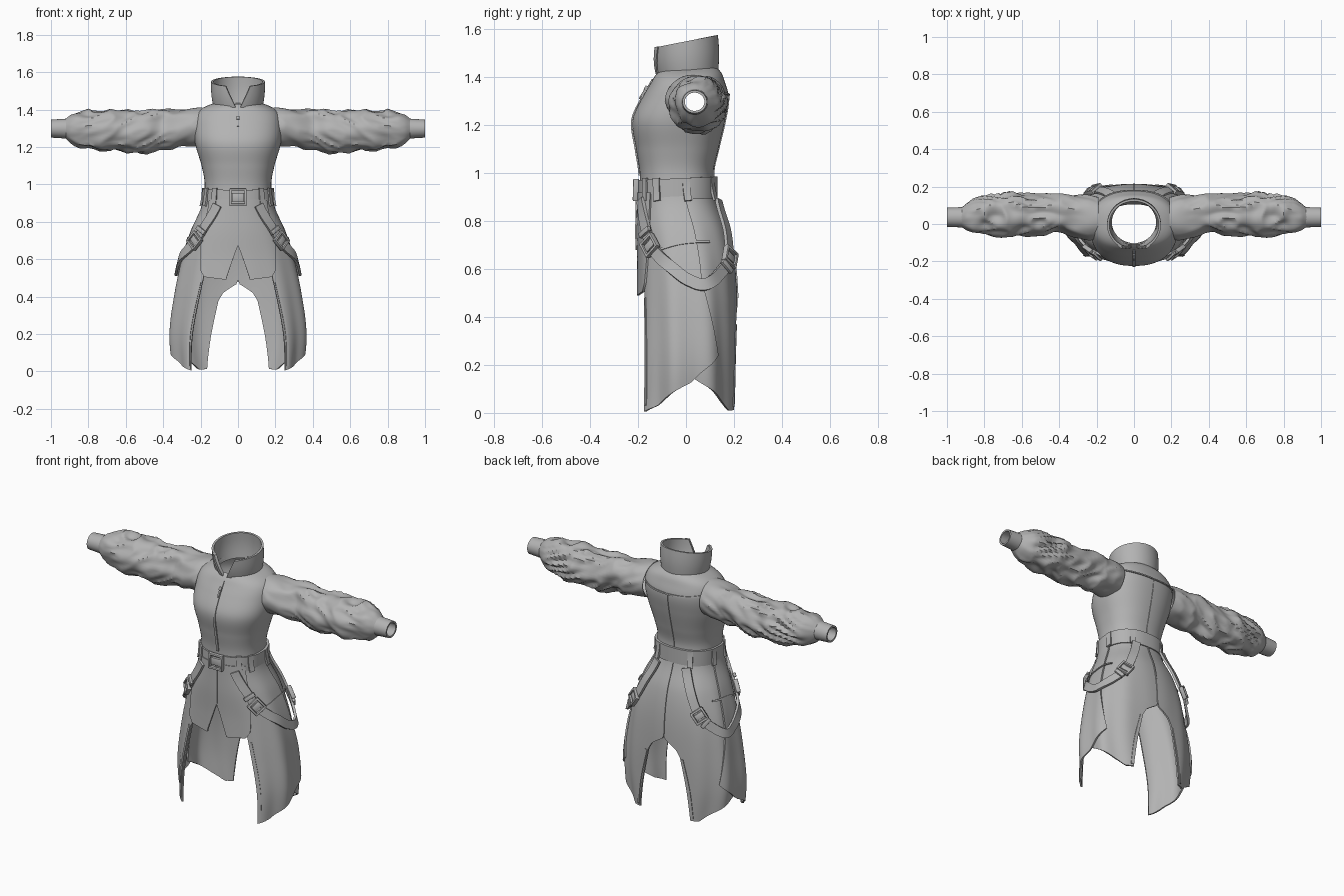
import bpy, bmesh, math
from math import sin, cos, radians, pi
from mathutils import Vector, Matrix, noise

cube = bpy.data.objects.get("Cube")
if cube:
    bpy.data.objects.remove(cube, do_unlink=True)

cloth = bpy.data.materials.new("grey cloth")
cloth.use_nodes = True
GREY = (0.45, 0.45, 0.45, 1)
cloth.diffuse_color = GREY
cloth.node_tree.nodes["Principled BSDF"].inputs["Base Color"].default_value = GREY
parts = []


def linear(table, t):
    """Piecewise linear value from (t, value) pairs."""
    for (a, p), (b, q) in zip(table, table[1:]):
        if t <= b:
            return p + (q - p) * max(0, (t - a) / (b - a))
    return table[-1][1]


def smooth(table, t):
    """Smooth curve through rows of (t, values...)."""
    t = min(max(t, table[0][0]), table[-1][0])
    i = next(k for k in range(len(table) - 1) if t <= table[k + 1][0])
    a, b = table[i], table[i + 1]
    before, after = table[max(i - 1, 0)], table[min(i + 2, len(table) - 1)]
    h = b[0] - a[0]
    s = (t - a[0]) / h
    out = []
    for k in range(1, len(a)):
        ma = (b[k] - before[k]) / (b[0] - before[0]) * h
        mb = (after[k] - a[k]) / (after[0] - a[0]) * h
        d = b[k] - a[k]
        out.append(a[k] + s * (ma + s * (3 * d - 2 * ma - mb + s * (ma + mb - 2 * d))))
    return out


# Body outline: height, half width, front y, back y
BODY = [(0, .335, -.213, .215), (.2, .355, -.2, .217), (.4, .335, -.192, .217),
        (.6, .295, -.187, .207), (.75, .245, -.19, .18), (.88, .187, -.188, .13),
        (1, .173, -.188, .11), (1.1, .19, -.203, .13), (1.22, .224, -.218, .158),
        (1.32, .23, -.175, .172), (1.38, .214, -.142, .155), (1.41, .175, -.125, .143),
        (1.43, .12, -.105, .125)]


def body(angle, z, off=0):
    """Point on the garment; angle 0 is front, 90 the side, 180 the back."""
    w, f, b = smooth(BODY, z)
    a = radians(angle)
    bend = lambda v: math.copysign(abs(v) ** .85, v)
    fold = max(0, .85 - z) * .012 * sin(a * 10 + z * 3) * abs(sin(a))
    off += fold
    y = (f + b) / 2 - ((b - f) / 2 + off) * bend(cos(a))
    tilt = .05 * y * min(max((z - 1.3) / .1, 0), 1)
    return Vector(((w + off) * bend(sin(a)), y, z + tilt))


def finish(name, bm, thick=0, mirror=False, bevel=0):
    mesh = bpy.data.meshes.new(name)
    bmesh.ops.recalc_face_normals(bm, faces=bm.faces)
    bm.to_mesh(mesh)
    bm.free()
    ob = bpy.data.objects.new(name, mesh)
    bpy.context.collection.objects.link(ob)
    mesh.materials.append(cloth)
    if mirror:
        ob.modifiers.new("mirror", 'MIRROR')
    if thick:
        m = ob.modifiers.new("thickness", 'SOLIDIFY')
        m.thickness, m.offset = thick, 0
    if bevel:
        m = ob.modifiers.new("bevel", 'BEVEL')
        m.width, m.segments = bevel, 2
    parts.append(ob)


def sheet(name, fn, nu, nv, thick=.01, mirror=False, closed=False, drop=None):
    """Cloth patch from a function of u and v."""
    bm = bmesh.new()
    cols = nu if closed else nu + 1
    rows = [[bm.verts.new(fn(i / nu, j / nv)) for i in range(cols)] for j in range(nv + 1)]
    for low, high in zip(rows, rows[1:]):
        for i in range(nu):
            k = (i + 1) % cols
            bm.faces.new((low[i], low[k], high[k], high[i]))
    if drop:
        gone = [f for f in bm.faces if drop(f.calc_center_median())]
        bmesh.ops.delete(bm, geom=gone, context='FACES')
    finish(name, bm, thick, mirror)


def frame(path, t, off):
    """Position, direction, sideways and outward axes along a path on the body."""
    rows = [(i, *p) for i, p in enumerate(path)]
    at = lambda s: body(*smooth(rows, s), off)
    a, z = smooth(rows, t)
    p = body(a, z, off)
    along = (at(t + .02) - at(t - .02)).normalized()
    around = body(a + 1, z, off) - body(a - 1, z, off)
    up = body(a, z + .01, off) - body(a, z - .01, off)
    out = around.cross(up).normalized()
    return p, along, out.cross(along).normalized(), out


def ribbon(name, path, width, off=.012, thick=.01, mirror=True, steps=10):
    n = len(path) - 1

    def fn(u, v):
        p, along, side, out = frame(path, v * n, off)
        return p + side * width * (u - .5)
    sheet(name, fn, 2, n * steps, thick, mirror)


def bars(name, at, boxes, mirror=True, bevel=.004):
    """Boxes (sideways, along, outward, then sizes) in the frame of a path."""
    p, along, side, out = at
    basis = Matrix((side, along, out)).transposed().to_4x4()
    bm = bmesh.new()
    for x, y, z, sx, sy, sz in boxes:
        m = Matrix.Translation(p) @ basis @ Matrix.Translation((x, y, z)) @ Matrix.Diagonal((sx, sy, sz, 1))
        bmesh.ops.create_cube(bm, size=1, matrix=m)
    finish(name, bm, mirror=mirror, bevel=bevel)


def buckle(name, at, w, h, mirror=True):
    t = .013
    boxes = [(s * w / 2, 0, 0, t, h + t, .025) for s in (-1, 1)]
    boxes += [(0, s * h / 2, 0, w, t, .023) for s in (-1, 1)]
    bars(name, at, boxes + [(0, 0, -.004, w * .8, h * .55, .02)], mirror)


# Bodice, open where the sleeves join
sheet("bodice", lambda u, v: body(u * 360, .92 + .51 * v), 96, 44, closed=True,
      drop=lambda c: abs(c.x) > .15 and math.hypot(c.y - .025, c.z - 1.305) < .085)


# Stand collar, split at the front
def collar_point(u, v):
    gap = 1 + 27 * v
    a = radians(gap + (360 - 2 * gap) * u)
    r = .124 + .014 * v + .005 * sin(v * pi)
    y = .01 - .014 * v - r * .95 * cos(a)
    low, high = 1.405 + .13 * y, 1.55 + .2 * y
    return Vector((r * sin(a), y, low + (high - low) * v))


sheet("collar", collar_point, 64, 10, .012)
for side, name in enumerate(("left", "right")):
    sheet(name + "_collar_edge",
          lambda u, v: collar_point(abs(side - .035 * u), v) + Vector((0, -.008, 0)), 3, 8, .008)

# Puffed, creased sleeves: x, centre y, centre z, y radius, z radius
SLEEVE = [(.19, .03, 1.308, .11, .1), (.25, .035, 1.305, .118, .103), (.42, .055, 1.293, .094, .105),
          (.6, .05, 1.284, .112, .112), (.75, .052, 1.289, .107, .106), (.85, .043, 1.292, .09, .092),
          (.89, .038, 1.296, .072, .074), (.92, .036, 1.298, .05, .05)]


def sleeve_point(u, v):
    x = .19 + .73 * v
    cy, cz, ry, rz = smooth(SLEEVE, x)
    a = u * 2 * pi
    n = noise.noise(Vector((x * 5, cos(a), sin(a))))
    ridge = .3 - abs(noise.noise(Vector((x * 9 + 1.5 * sin(a), cos(a) * 1.5, sin(a) * 1.5 + 7))))
    fade = min(1, v * 3 + .1, (1 - v) * 6)
    crease = sin(x * 30 + 2.2 * sin(a + .6) + 2 * n)
    bulge = fade * (.006 * crease + .012 * n + .035 * ridge - .003)
    return Vector((x, cy + (ry + bulge) * cos(a), cz + (rz + bulge) * sin(a)))


sheet("sleeve", sleeve_point, 56, 90, .006, True, True)
sheet("cuff", lambda u, v: Vector((.905 + .095 * v, .036 + (.05 - .004 * v) * cos(u * 2 * pi),
                                   1.298 + (.049 - .006 * v) * sin(u * 2 * pi))), 40, 4, .01, True, True)


# Skirt panels: front and rear edges by height, hem by position across
def panel(name, front, rear, hem, off, nu, nv=40):
    def fn(u, v):
        bottom = linear(hem, u)
        z = .92 + (bottom - .92) * v
        a, b = linear(front, z), linear(rear, z)
        return body(a + (b - a) * u, z, off)
    sheet(name, fn, nu, nv, .01, True)


panel("short_front_panel", [(.5, 8), (.67, 0)], [(.5, 33), (.9, 50)],
      [(0, .49), (.85, .505), (1, .54)], .012, 16)
panel("long_side_panel", [(.02, 43), (.5, 31), (.9, 20)], [(.2, 124), (.55, 102), (.9, 98)],
      [(0, .005), (.2, .03), (.6, .12), (.75, .17), (1, .24)], .004, 36)
panel("back_panel", [(.1, 90), (.9, 94)], [(.02, 154), (.38, 165), (.42, 169), (.47, 180)],
      [(0, .155), (.35, .1), (.7, .04), (.85, .01), (1, .012)], -.006, 36)

# Belt, loops and main buckle
sheet("belt", lambda u, v: body(u * 360, .925, .006) + Vector(
    (0, 0, .09 * (v - .5) + .01 + .05 * body(u * 360, .925).y)), 80, 3, .014, closed=True)
for i, a in enumerate((38, 62, 100, 150)):
    ribbon("belt_loop_%d" % i, [(a, .98), (a, .93), (a, .885)], .03, .015, .01, steps=3)
buckle("belt_buckle", frame([(0, .98), (0, .93), (0, .88)], 1, .022), .08, .08, False)

# Hip harness straps with their buckles
HARNESS = [(29, .89), (39, .79), (51, .69), (74, .61), (100, .535), (126, .59),
           (140, .66), (149, .78), (156, .89)]
ribbon("hip_strap", HARNESS, .05, .022, .014)
for name, t in (("front", 1.9), ("back", 5.9)):
    buckle(name + "_strap_buckle", frame(HARNESS, t, .031), .066, .064)
    bars(name + "_strap_slider", frame(HARNESS, t - .55, .032), [(0, 0, 0, .066, .024, .018)])

# Zip and raised seams
ribbon("zip", [(0, 1.4), (0, 1.22), (0, 1.05), (0, .99)], .014, .008, .006, False)
ribbon("zip_lower", [(0, .9), (0, .78), (0, .68)], .014, .019, .006, False)
bars("zip_pull", frame([(0, 1.4), (0, 1.36), (0, 1.3)], 1, .014),
     [(0, 0, 0, .016, .02, .012), (0, .03, 0, .01, .045, .006)], False, .002)
ribbon("back_seam", [(180, 1.33), (180, 1.15), (180, .98)], .006, .006, .006, False)
ribbon("back_skirt_seam", [(180, .9), (180, .7), (180, .48)], .008, .001, .006, False)
ribbon("yoke_seam", [(132, 1.34), (155, 1.33), (180, 1.325)], .008, .008, .006)
ribbon("pocket_seam", [(58, .68), (90, .71), (116, .715)], .01, .011, .006)
ribbon("side_panel_hem", [(34, .48), (40, .25), (45, .03)], .014, .01, .006)
ribbon("back_panel_hem", [(163, .37), (157, .2), (152, .025)], .014, 0, .006)

# Apply modifiers and shade
bpy.ops.object.select_all(action='DESELECT')
for ob in parts:
    ob.select_set(True)
bpy.context.view_layer.objects.active = parts[0]
bpy.ops.object.convert(target='MESH')
bpy.ops.object.shade_smooth_by_angle(angle=radians(40))
